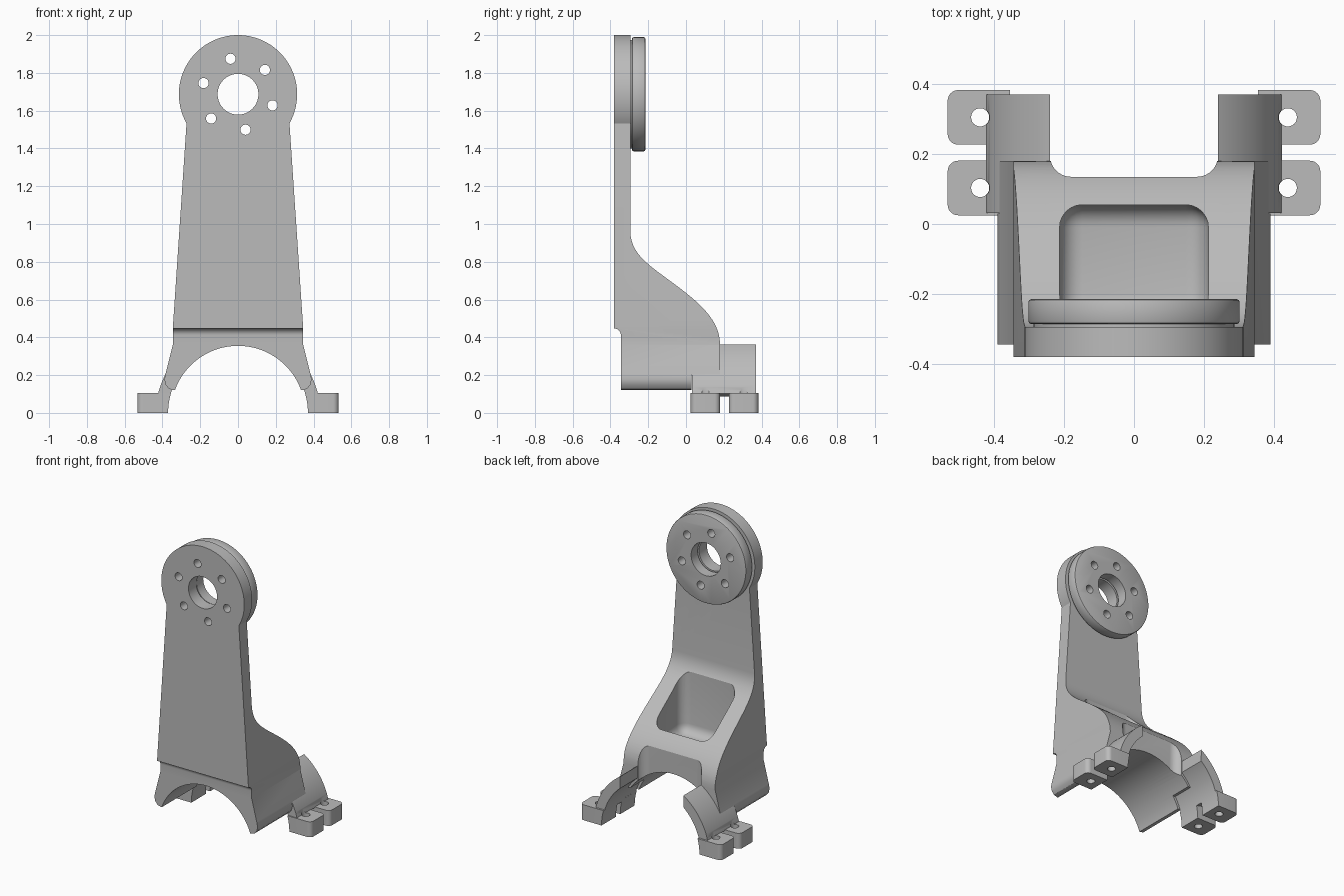
import bpy, bmesh, math
from mathutils import Vector
from mathutils.geometry import interpolate_bezier

if "Cube" in bpy.data.objects:
    bpy.data.objects.remove(bpy.data.objects["Cube"])

grey = bpy.data.materials.new("plain grey")
grey.use_nodes = True
grey.diffuse_color = (0.5, 0.5, 0.5, 1)
grey.node_tree.nodes["Principled BSDF"].inputs["Base Color"].default_value = (0.5, 0.5, 0.5, 1)

HEAD_Z, HEAD_R = 1.687, 0.313
PLACE = {"x": lambda a, b, d: (d, a, b), "y": lambda a, b, d: (a, d, b), "z": lambda a, b, d: (a, b, d)}


def prism(name, points, axis, lo, hi):
    """Extrude a closed 2D outline along one axis."""
    bm = bmesh.new()
    ends = [[bm.verts.new(PLACE[axis](a, b, d)) for a, b in points] for d in (lo, hi)]
    for ring in ends:
        bm.faces.new(ring)
    n = len(points)
    for i in range(n):
        j = (i + 1) % n
        bm.faces.new((ends[0][i], ends[0][j], ends[1][j], ends[1][i]))
    bmesh.ops.recalc_face_normals(bm, faces=bm.faces)
    mesh = bpy.data.meshes.new(name)
    bm.to_mesh(mesh)
    bm.free()
    mesh.materials.append(grey)
    ob = bpy.data.objects.new(name, mesh)
    bpy.context.collection.objects.link(ob)
    return ob


def arc(cx, cy, r, start, end, n=24):
    angles = [math.radians(start + (end - start) * i / n) for i in range(n + 1)]
    return [(cx + r * math.cos(t), cy + r * math.sin(t)) for t in angles]


def cylinder(name, cx, cy, r, axis, lo, hi, n=64):
    return prism(name, arc(cx, cy, r, 0, 360, n)[:-1], axis, lo, hi)


def rect(a0, a1, b0, b1):
    return [(a0, b0), (a1, b0), (a1, b1), (a0, b1)]


def apply(ob, kind, **settings):
    bpy.context.view_layer.objects.active = ob
    mod = ob.modifiers.new(kind, kind)
    for key, value in settings.items():
        setattr(mod, key, value)
    bpy.ops.object.modifier_apply(modifier=mod.name)


def combine(ob, tool, operation="DIFFERENCE"):
    apply(ob, "BOOLEAN", object=tool, operation=operation, solver="EXACT")
    bpy.data.objects.remove(tool)


def bolt_holes(ob, r):
    for i in range(6):
        t = math.radians(42 + 60 * i)
        combine(ob, cylinder("hole", 0.192 * math.cos(t), HEAD_Z + 0.192 * math.sin(t), r, "y", -0.6, 0, 24))


def finish(ob, mirror=False):
    if mirror:
        apply(ob, "MIRROR")
    bpy.ops.object.select_all(action="DESELECT")
    ob.select_set(True)
    bpy.context.view_layer.objects.active = ob
    bpy.ops.object.shade_smooth_by_angle(angle=math.radians(30))


def curve(*pts):
    return [tuple(p) for p in interpolate_bezier(*[Vector(p) for p in pts], 16)]


# Bracket body: side profile intersected with the front outline
side = [(-0.38, 2.1), (-0.295, 2.1)]
side += curve((-0.295, 0.96), (-0.29, 0.82), (-0.17, 0.77), (0, 0.635))
side += curve((0, 0.635), (0.12, 0.54), (0.18, 0.46), (0.18, 0.36))[1:]
side += [(0.18, 0.2), (0.03, 0.2), (0.03, 0.1), (-0.345, 0.1)]
side += arc(-0.38, 0.412, 0.035, 0, 90, 8)
body = prism("bracket_body", side, "x", -0.5, 0.5)

half = [(0.30, 0.12), (0.34, 0.12), (0.365, 0.127), (0.383, 0.148), (0.39, 0.178), (0.383, 0.21),
        (0.345, 0.36), (0.345, 0.45)]
half += arc(0, HEAD_Z, HEAD_R, -29.5, 90, 40)
outline = half + [(-x, z) for x, z in reversed(half[:-1])]
combine(body, prism("outline", outline, "y", -0.6, 0.6), "INTERSECT")

# Arch underneath, rear notch, rounded pocket and head holes
combine(body, cylinder("arch", 0, 0, 0.355, "y", -0.7, 0.7, 96))
corner = [(0.24, 0.3)] + arc(0.18, 0.195, 0.06, 0, -90, 10)
notch = corner + [(-x, y) for x, y in reversed(corner)]
combine(body, prism("notch", notch, "z", -0.1, 1))
pocket = prism("pocket", rect(-0.213, 0.213, -0.265, 0.055), "z", 0.44, 1.3)
apply(pocket, "BEVEL", width=0.065, segments=6)
combine(body, pocket)
combine(body, cylinder("bore", 0, HEAD_Z, 0.108, "y", -0.6, 0))
bolt_holes(body, 0.027)
finish(body)

# Flange disc behind the head, on a slightly narrower spacer
for name, r, lo, hi, bore in (("flange_spacer", 0.288, -0.297, -0.28, 0.125),
                              ("flange_disc", 0.302, -0.286, -0.215, 0.112)):
    disc = cylinder(name, 0, HEAD_Z, r, "y", lo, hi, 96)
    if name == "flange_disc":
        apply(disc, "BEVEL", width=0.008, segments=2, limit_method="ANGLE")
    combine(disc, cylinder("bore", 0, HEAD_Z, bore, "y", -0.6, 0))
    bolt_holes(disc, 0.027)
    finish(disc)

# Curved rear legs, with clearance for the foot bolts
HOLE_X, HOLE_YS = 0.44, (0.103, 0.305)
leg = prism("rear_legs", arc(0, 0, 0.435, 13.5, 56.5) + arc(0, 0, 0.37, 49.6, 13.5), "y", 0.032, 0.37)
for y in HOLE_YS:
    combine(leg, cylinder("bolt", HOLE_X, y, 0.027, "z", -0.1, 0.4, 24))
finish(leg, mirror=True)

# Foot pads: rounded blocks, trimmed to the arch and drilled
for name, y in zip(("front_foot_pads", "rear_foot_pads"), HOLE_YS):
    x1, y0, y1, r = 0.533, y - 0.078, y + 0.078, 0.03
    shape = [(0.33, y0)] + arc(x1 - r, y0 + r, r, -90, 0, 8) + arc(x1 - r, y1 - r, r, 0, 90, 8) + [(0.33, y1)]
    foot = prism(name, shape, "z", 0, 0.105)
    combine(foot, cylinder("arch", 0, 0, 0.37, "y", -0.7, 0.7, 96))
    combine(foot, cylinder("bolt", HOLE_X, y, 0.026, "z", -0.1, 0.4, 24))
    finish(foot, mirror=True)
